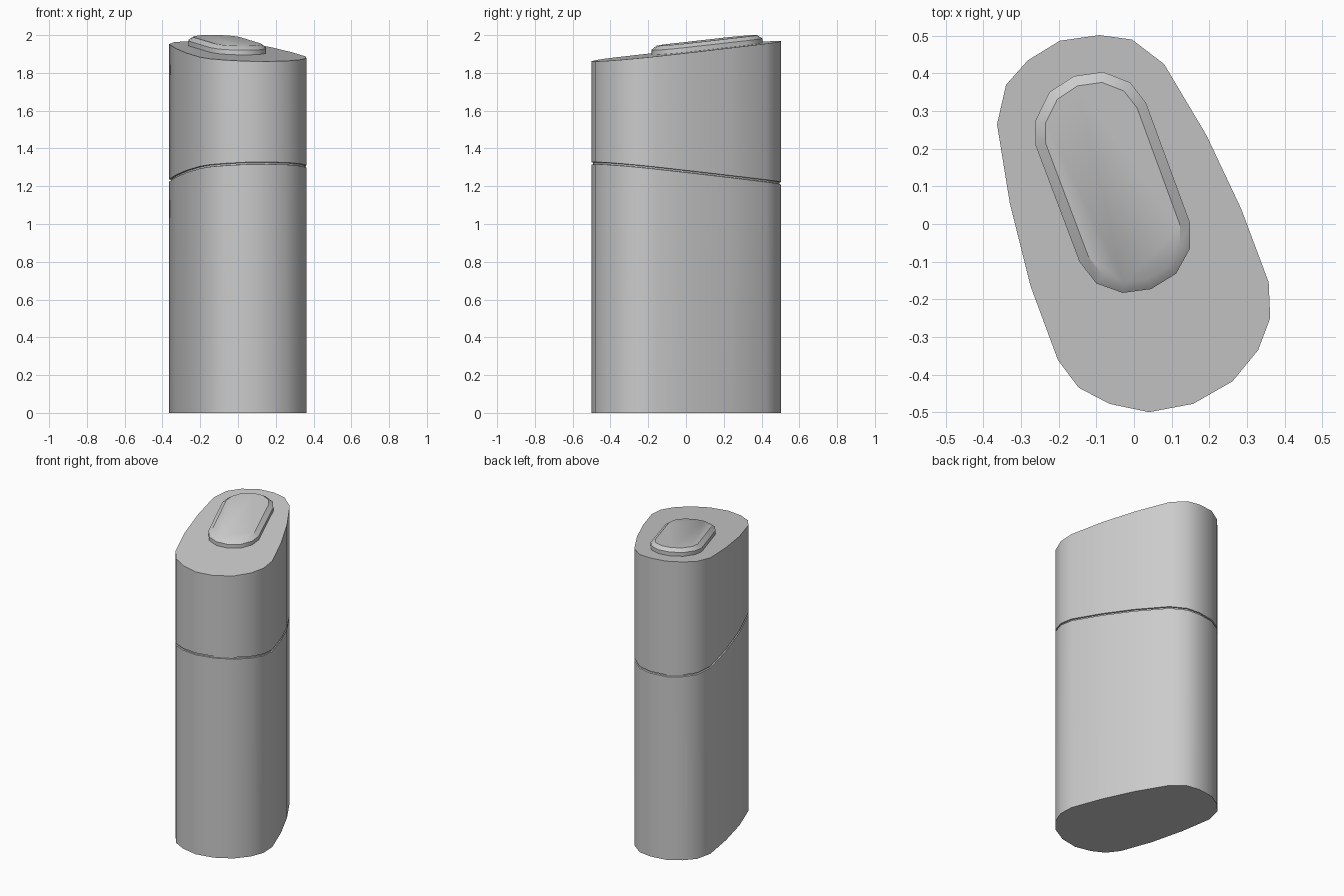
import bpy, bmesh, math

if "Cube" in bpy.data.objects:
    bpy.data.objects.remove(bpy.data.objects["Cube"])

# Plan outlines read as (x, y), clockwise
BODY = [(-.364, .265), (-.34, .37), (-.282, .435), (-.197, .487), (-.092, .502), (-.005, .49),
        (.08, .425), (.193, .235), (.285, .04), (.358, -.155), (.362, -.25), (.33, -.335),
        (.262, -.418), (.157, -.478), (.04, -.5), (-.065, -.478), (-.147, -.435),
        (-.202, -.362), (-.275, -.165), (-.33, .055)]
BUTTON = [(-.262, .275), (-.225, .35), (-.16, .393), (-.082, .404), (-.01, .376), (.032, .322),
          (.149, .003), (.149, -.065), (.112, -.132), (.045, -.173), (-.03, -.183),
          (-.1, -.158), (-.145, -.1), (-.262, .21)]


def offset(pts, d):
    """Shrink a clockwise outline inward by d, mitring the corners."""
    out = []
    for i, (x, y) in enumerate(pts):
        (px, py), (nx, ny) = pts[i - 1], pts[(i + 1) % len(pts)]
        a = math.atan2(y - py, x - px)
        b = math.atan2(ny - y, nx - x)
        n1 = (math.sin(a), -math.cos(a))
        n2 = (math.sin(b), -math.cos(b))
        k = d / (1 + n1[0] * n2[0] + n1[1] * n2[1])
        out.append((x + k * (n1[0] + n2[0]), y + k * (n1[1] + n2[1])))
    return out


def loft(name, sections):
    """Skin a stack of (outline, (z, x slope, y slope)) sections and cap both ends."""
    bm = bmesh.new()
    rings = [[bm.verts.new((x, y, z + sx * x + sy * y)) for x, y in pts]
             for pts, (z, sx, sy) in sections]
    for lo, hi in zip(rings, rings[1:]):
        for i in range(len(lo)):
            j = (i + 1) % len(lo)
            bm.faces.new((lo[i], lo[j], hi[j], hi[i]))
    bm.faces.new(rings[0])
    bm.faces.new(rings[-1][::-1])
    bmesh.ops.recalc_face_normals(bm, faces=bm.faces)
    me = bpy.data.meshes.new(name)
    bm.to_mesh(me)
    bm.free()
    ob = bpy.data.objects.new(name, me)
    bpy.context.collection.objects.link(ob)
    bpy.ops.object.select_all(action='DESELECT')
    ob.select_set(True)
    bpy.context.view_layer.objects.active = ob
    bpy.ops.object.shade_smooth_by_angle(angle=math.radians(35))
    return ob


def seam(z):
    return (z, .031, -.1017)


def top(h):
    return (1.914 + h, -.031, .1017)


# Case with slanted top and a thin slanted groove
groove = offset(BODY, .008)
loft("case", [(BODY, (0, 0, 0)), (BODY, seam(1.263)), (groove, seam(1.265)),
              (groove, seam(1.273)), (BODY, seam(1.275)), (BODY, top(0))])

# Bevelled button lying on the slanted top
loft("button", [(BUTTON, top(-.005)), (BUTTON, top(.025)),
                (offset(BUTTON, .027), top(.045))])
